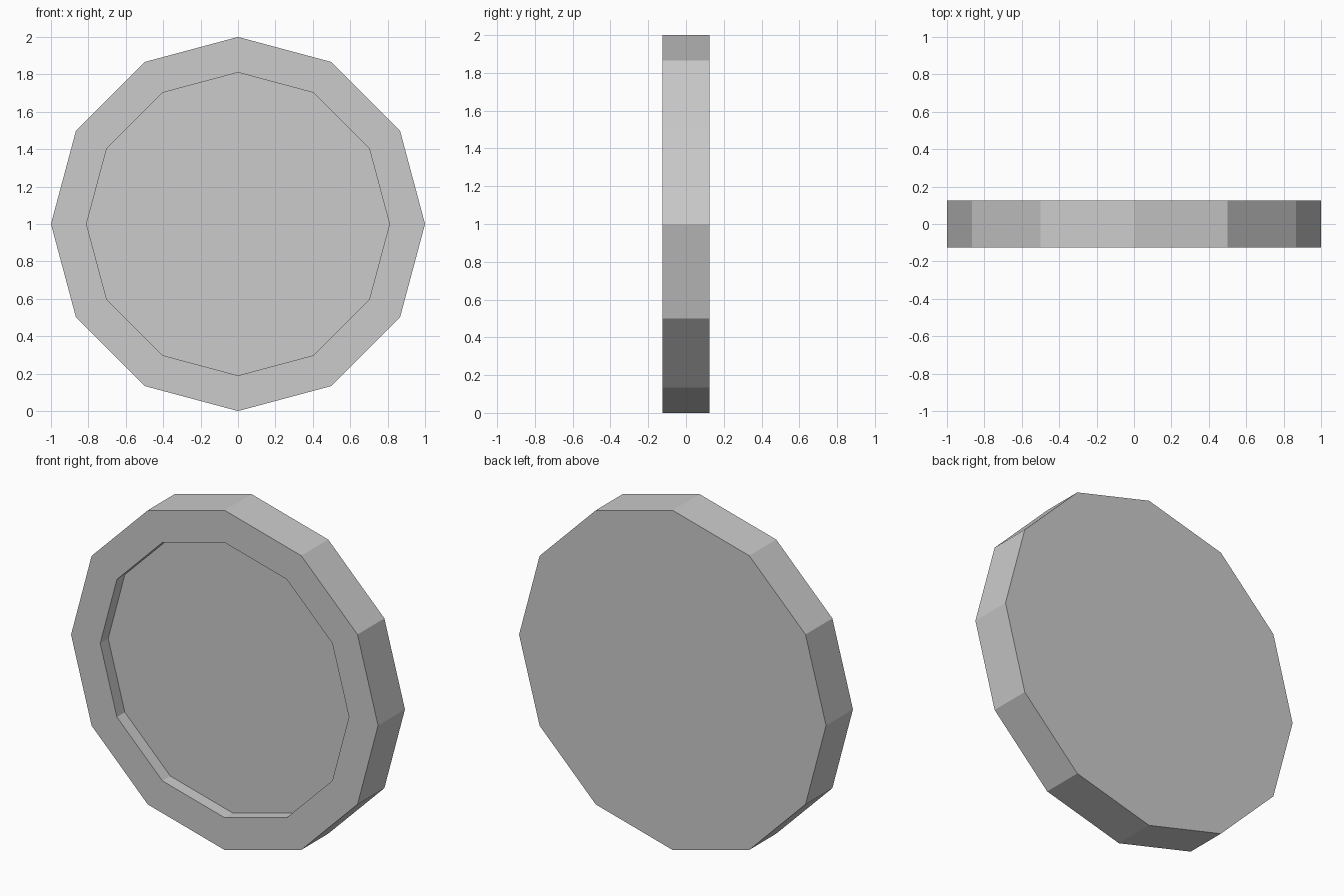
import bpy, bmesh
from math import cos, sin, tau

if "Cube" in bpy.data.objects:
    bpy.data.objects.remove(bpy.data.objects["Cube"])

SIDES = 12
# Profile rings (radius, y) from the back face round to the recess floor
PROFILE = [(1.0, 0.125), (1.0, -0.125), (0.81, -0.125), (0.81, -0.051)]

bm = bmesh.new()
rings = [[bm.verts.new((r * cos(tau * i / SIDES), y, 1 + r * sin(tau * i / SIDES)))
          for i in range(SIDES)] for r, y in PROFILE]

# Outer wall, front rim and recess wall
for a, b in zip(rings, rings[1:]):
    for i in range(SIDES):
        j = (i + 1) % SIDES
        bm.faces.new((a[i], a[j], b[j], b[i]))

# Back face and recess floor
bm.faces.new(rings[0])
bm.faces.new(rings[-1])
bmesh.ops.recalc_face_normals(bm, faces=bm.faces[:])

mesh = bpy.data.meshes.new("recessed_disc")
bm.to_mesh(mesh)
bm.free()
bpy.context.collection.objects.link(bpy.data.objects.new("recessed_disc", mesh))
